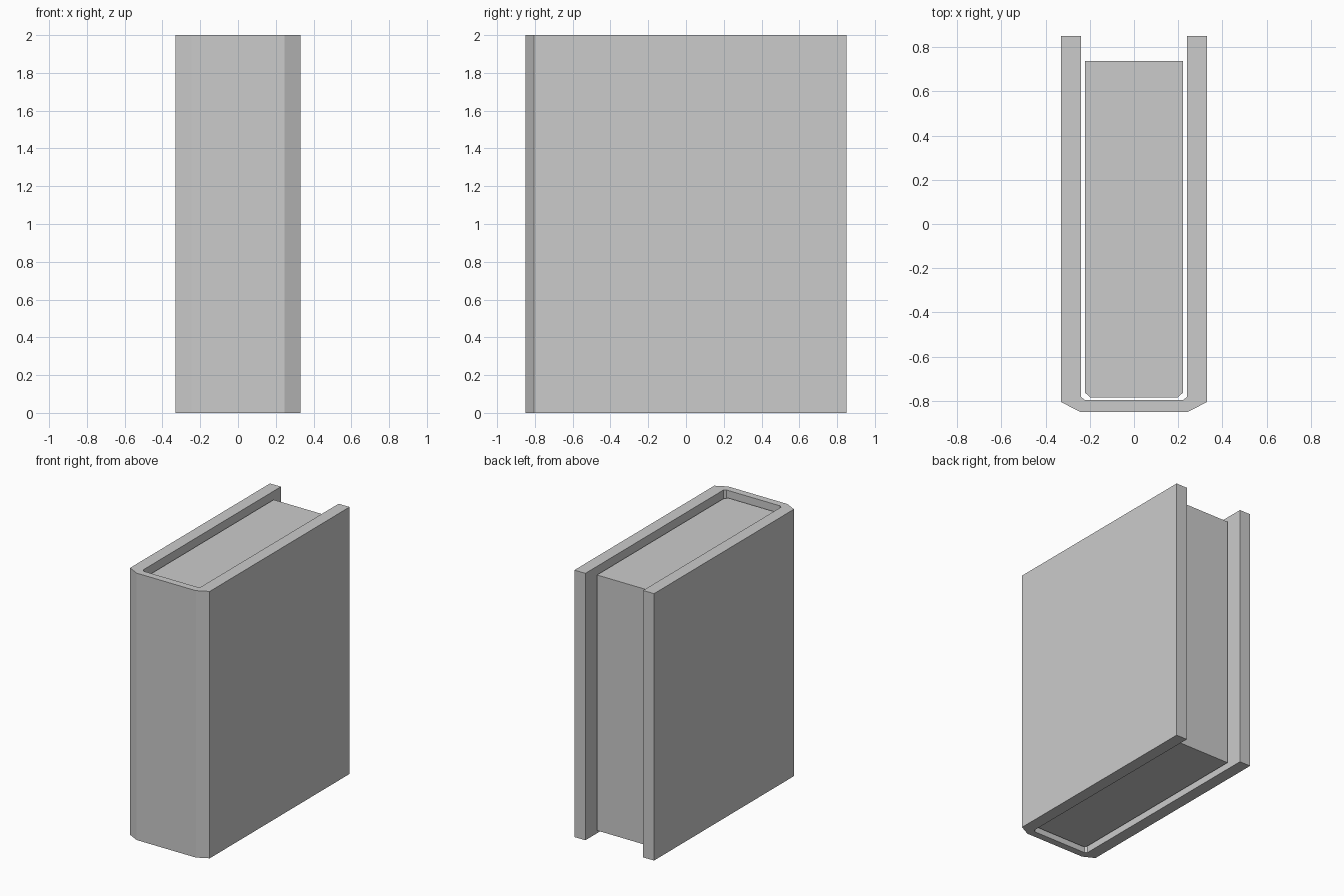
import bpy, bmesh

if "Cube" in bpy.data.objects:
    bpy.data.objects.remove(bpy.data.objects["Cube"])


def prism(name, half, z0, z1):
    """Mirror a half outline across x = 0 and extrude it from z0 to z1."""
    outline = half + [(-x, y) for x, y in reversed(half)]
    bm = bmesh.new()
    face = bm.faces.new([bm.verts.new((x, y, z0)) for x, y in outline])
    ext = bmesh.ops.extrude_face_region(bm, geom=[face])
    top = [v for v in ext["geom"] if isinstance(v, bmesh.types.BMVert)]
    bmesh.ops.translate(bm, verts=top, vec=(0, 0, z1 - z0))
    bmesh.ops.recalc_face_normals(bm, faces=bm.faces)
    mesh = bpy.data.meshes.new(name)
    bm.to_mesh(mesh)
    bm.free()
    obj = bpy.data.objects.new(name, mesh)
    bpy.context.collection.objects.link(obj)
    return obj


# Cover: two boards joined by a bevelled spine, outer then inner outline
cover_outer = [(0.245, -0.85), (0.33, -0.806), (0.33, 0.85)]
cover_inner = [(0.239, 0.85), (0.239, -0.783), (0.222, -0.797)]
prism("cover", cover_outer + cover_inner, 0.0, 2.0)

# Page block: slightly recessed at top, bottom and open edge
prism("page_block", [(0.197, -0.786), (0.221, -0.764), (0.221, 0.738)], 0.035, 1.95)
